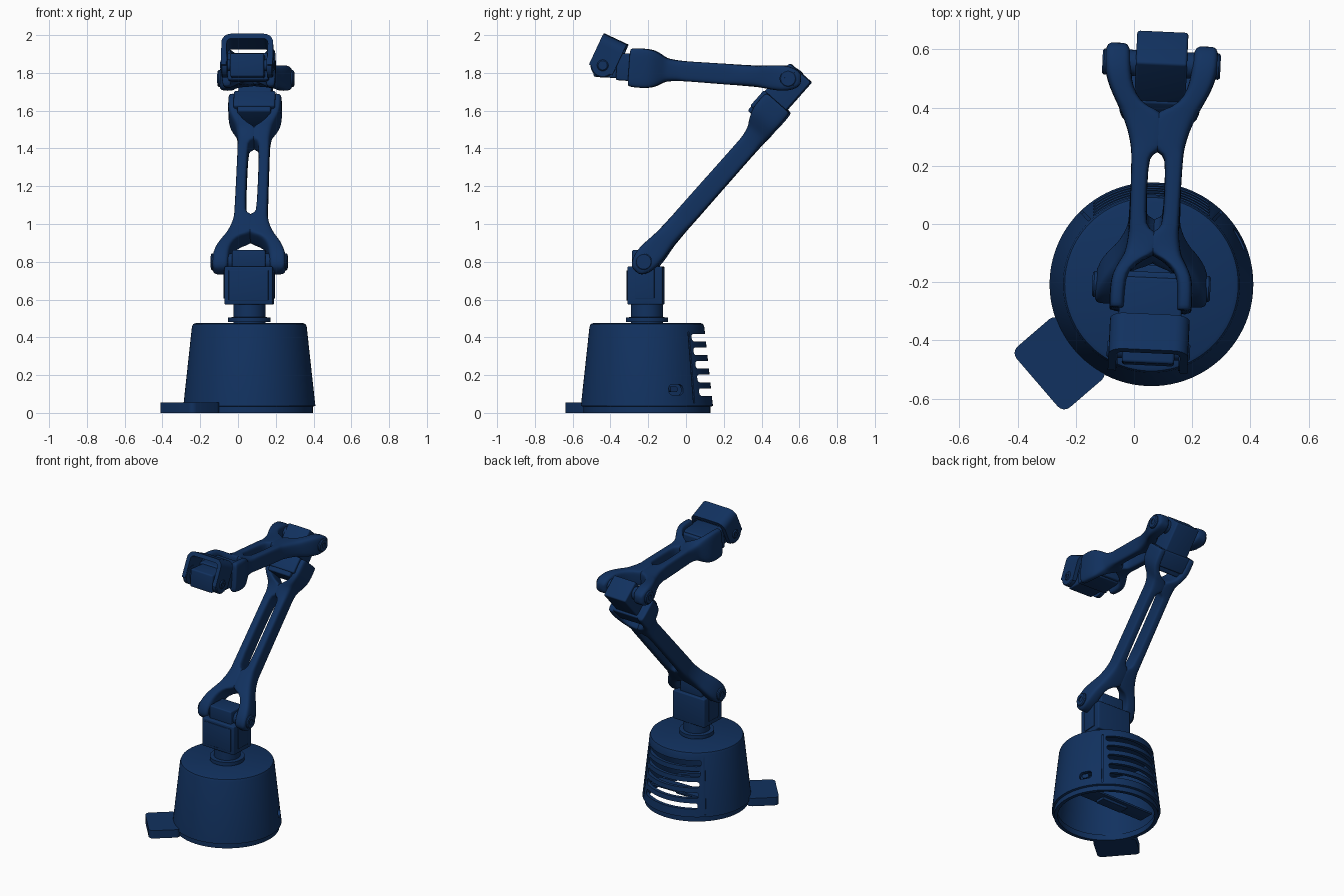
import bpy, bmesh
from math import radians, cos, sin, pi, copysign
from mathutils import Matrix, Vector

if "Cube" in bpy.data.objects:
    bpy.data.objects.remove(bpy.data.objects["Cube"])

navy = bpy.data.materials.new("navy_blue")
navy.use_nodes = True
COLOUR = (0.0056, 0.031, 0.115, 1)
navy.diffuse_color = COLOUR
navy.node_tree.nodes["Principled BSDF"].inputs["Base Color"].default_value = COLOUR

# Frames: base axis, slightly turned arm, and one frame per link
BASE = Matrix.Translation((0.06, -0.207, 0))
ARM = BASE @ Matrix.Rotation(radians(-2.6), 4, 'Z')


def hinge(v, z, angle):
    return ARM @ Matrix.Translation((0, v, z)) @ Matrix.Rotation(radians(angle), 4, 'X')


UPPER = hinge(-0.008, 0.80, 48.5)
FORE = hinge(0.757, 1.77, 176)
GRIP = hinge(-0.228, 1.84, 65)


def finish(name, bm, matrix, angle=35):
    bmesh.ops.recalc_face_normals(bm, faces=bm.faces)
    bm.transform(matrix)
    mesh = bpy.data.meshes.new(name)
    bm.to_mesh(mesh)
    bm.free()
    mesh.materials.append(navy)
    for p in mesh.polygons:
        p.use_smooth = True
    mesh.set_sharp_from_angle(angle=radians(angle))
    ob = bpy.data.objects.new(name, mesh)
    bpy.context.collection.objects.link(ob)
    return ob


def add_box(bm, lo, hi, bevel=0.0, matrix=Matrix(), axis=None):
    """Box between two corners; bevels all edges, or only those along one axis."""
    lo, hi = Vector(lo), Vector(hi)
    tmp = bmesh.new()
    bmesh.ops.create_cube(tmp, size=1)
    for v in tmp.verts:
        v.co = (lo + hi) / 2 + v.co * (hi - lo)
    if bevel:
        edges = [e for e in tmp.edges if axis is None
                 or abs((e.verts[0].co - e.verts[1].co)[axis]) > 1e-4]
        bmesh.ops.bevel(tmp, geom=edges, offset=bevel, segments=4, affect='EDGES', profile=0.5)
    tmp.transform(matrix)
    mesh = bpy.data.meshes.new("tmp")
    tmp.to_mesh(mesh)
    tmp.free()
    bm.from_mesh(mesh)
    bpy.data.meshes.remove(mesh)


def box(name, lo, hi, matrix, bevel=0.008, axis=None):
    bm = bmesh.new()
    add_box(bm, lo, hi, bevel, axis=axis)
    return finish(name, bm, matrix)


def lathe(name, profile, matrix, closed=False, steps=96):
    bm = bmesh.new()
    vs = [bm.verts.new((r, 0, z)) for r, z in profile]
    es = [bm.edges.new(p) for p in zip(vs, vs[1:])]
    if closed:
        es.append(bm.edges.new((vs[-1], vs[0])))
    bmesh.ops.spin(bm, geom=vs + es, cent=(0, 0, 0), axis=(0, 0, 1), dvec=(0, 0, 0),
                   angle=2 * pi, steps=steps, use_duplicate=False)
    bmesh.ops.remove_doubles(bm, verts=bm.verts, dist=1e-5)
    return finish(name, bm, matrix)


def hub(name, r, inner, outer, matrix):
    """Mirrored pair of chamfered discs on a hinge axis."""
    for side, s in (("left", 1), ("right", -1)):
        c = 0.006
        lathe(f"{side}_{name}", [(0, inner), (r, inner), (r, outer - c), (r - c, outer),
                                 (r * .4, outer), (r * .4, outer - c), (0, outer - c)],
              matrix @ Matrix.Rotation(s * pi / 2, 4, 'Y'), steps=32)


def link(name, length, matrix, flare, shift):
    """Two mirrored rails that fork at both ends and merge around a long slot."""
    rows = [(-.068, .125, .18, .02, 0), (-.055, .11, .193, .045, 0), (0, .105, .198, .068, 0),
            (.06, .1, .186, .068, 0), (.11, .082, .163, .062, 0), (.15, .045, .142, .058, 0),
            (.17, -.03, .132, .057, 0), (.23, -.03, .105, .056, 0), (.29, -.03, .092, .055, 0),
            (.31, .02, .09, .055, 0), (.34, .03, .088, .055, 0)]
    tail = [(.31, .03, .085, .053, 0), (.28, .02, .086, .054, 0), (.26, -.03, .087, .055, 0),
            (.2, -.03, .095, .06, .2), (.18, .03, .105, .07, .4), (.14, .075, .128, .9 * flare, .8),
            (.1, .088, .142, flare, 1), (.03, .09, .142, flare, 1), (.005, .09, .142, .95 * flare, 1),
            (0, .092, .138, .9 * flare, 1)]
    rows += [(length - a, i, o, h, k) for a, i, o, h, k in tail]
    bm = bmesh.new()
    n = 20
    for s in (1, -1):
        rings = []
        for a, i, o, h, k in rows:
            ring = []
            for j in range(n):
                c, d = cos(2 * pi * j / n), sin(2 * pi * j / n)
                u = (i + o) / 2 + (o - i) / 2 * copysign(abs(c) ** .5, c)
                ring.append(bm.verts.new((s * u, a, k * shift + h * copysign(abs(d) ** .5, d))))
            rings.append(ring)
        for p, q in zip(rings, rings[1:]):
            for j in range(n):
                bm.faces.new((p[j], p[j - 1], q[j - 1], q[j]))
        bm.faces.new(rings[0])
        bm.faces.new(rings[-1])
    ob = finish(name, bm, matrix, 60)
    ob.modifiers.new("soften", 'SUBSURF').levels = 1
    ob.modifiers["soften"].render_levels = 1


# Hollow tapered base with vents, panel grooves and a cable hole
base = lathe("base_shell", [(0, .475), (.285, .475), (.298, .47), (.304, .455), (.347, .06),
                            (.35, .037), (.336, .033), (.336, 0), (.312, 0), (.312, .04),
                            (.325, .045), (.283, .45), (0, .455)], BASE)
bm = bmesh.new()
for i in range(5):
    z = .11 + i * .072
    add_box(bm, (-.2, .15, z - .02), (.2, .45, z + .02), .014, axis=1)
for az in (46, 134):
    tilt = Matrix.Rotation(radians(az), 4, 'Z') @ Matrix.Translation((.326, 0, .24)) \
        @ Matrix.Rotation(radians(-6.2), 4, 'Y')
    add_box(bm, (-.007, -.005, -.19), (.05, .005, .19), matrix=tilt)
add_box(bm, (.25, -.042, .095), (.45, .042, .15), .02,
        Matrix.Rotation(radians(27), 4, 'Z'), axis=0)
cutter = finish("base_cutter", bm, BASE)
cutter.hide_render = True
mod = base.modifiers.new("openings", 'BOOLEAN')
mod.object, mod.operation, mod.solver = cutter, 'DIFFERENCE', 'EXACT'
bpy.context.view_layer.update()
cut = bpy.data.meshes.new_from_object(base.evaluated_get(bpy.context.evaluated_depsgraph_get()))
base.modifiers.clear()
base.data = cut
cut.set_sharp_from_angle(angle=radians(35))
bpy.data.objects.remove(cutter)

# Cable plug, foot tab and inner tray
PLUG = BASE @ Matrix.Rotation(radians(27), 4, 'Z')
box("cable_plug", (.28, -.028, .11), (.328, .015, .14), PLUG, .01, 0)
box("foot_tab", (.315, -.138, 0), (.518, .138, .056),
    BASE @ Matrix.Rotation(radians(220.7), 4, 'Z'), .03, 2)
box("inner_tray", (-.29, 0, .07), (.29, .11, .085), BASE, .003)
box("inner_board", (-.1, .02, .05), (.1, .09, .07), BASE, .003)

# Turntable neck
lathe("neck", [(0, .47), (.085, .47), (.085, .48), (.112, .48), (.112, .505), (.085, .507),
               (.085, .58), (0, .58)], ARM, steps=64)

# Shoulder motor
box("shoulder_motor", (-.128, -.098, .573), (.128, .088, .775), ARM)
box("shoulder_head", (-.088, -.075, .77), (.088, .065, .862), ARM)
for s, side in ((1, "left"), (-1, "right")):
    u = sorted((s * .126, s * .134))
    box(side + "_shoulder_plate", (u[0], -.055, .605), (u[1], .045, .77), ARM, .003)
box("front_shoulder_plate", (-.105, -.103, .595), (.105, -.096, .755), ARM, .003)
hub("shoulder_pin", .045, .08, .203, UPPER)

# Upper arm and elbow motor
link("upper_arm", 1.1, UPPER, .085, .027)
box("elbow_motor", (-.088, .96, -.03), (.088, 1.295, .122), UPPER, .01)
box("elbow_bracket", (-.11, .99, -.045), (.11, 1.1, .128), UPPER, .01)
hub("elbow_pin", .045, .08, .203, FORE)

# Forearm and wrist motor
link("forearm", .85, FORE, .105, 0)
box("wrist_motor", (-.09, .72, -.062), (.09, 1.035, .062), FORE, .01)
box("wrist_bracket", (-.108, .74, -.072), (.108, .915, .072), FORE, .01)

# Gripper: U-shaped strap hinged on the wrist
path = [(.137, -.03), (.137, .095)]
path += [(.087 + .05 * cos(t * pi / 12), .1 + .05 * sin(t * pi / 12)) for t in range(1, 7)]
path += [(-u, a) for u, a in reversed(path)]
bm = bmesh.new()
strips = [[bm.verts.new((u, a, w)) for u, a in path] for w in (-.068, .068)]
for j in range(len(path) - 1):
    bm.faces.new((strips[0][j], strips[0][j + 1], strips[1][j + 1], strips[1][j]))
bmesh.ops.recalc_face_normals(bm, faces=bm.faces)
mid = bm.faces[:]
bmesh.ops.solidify(bm, geom=mid, thickness=.028)
# keep the strap within its outer width
reach = max(abs(v.co.x) for v in bm.verts)
for v in bm.verts:
    v.co.x *= .137 / reach
top = max(v.co.y for v in bm.verts)
for v in bm.verts:
    v.co.y -= top - .153
finish("gripper_strap", bm, GRIP)
hub("gripper_hub", .065, .105, .137, GRIP)
hub("gripper_pin", .03, .08, .143, GRIP)
